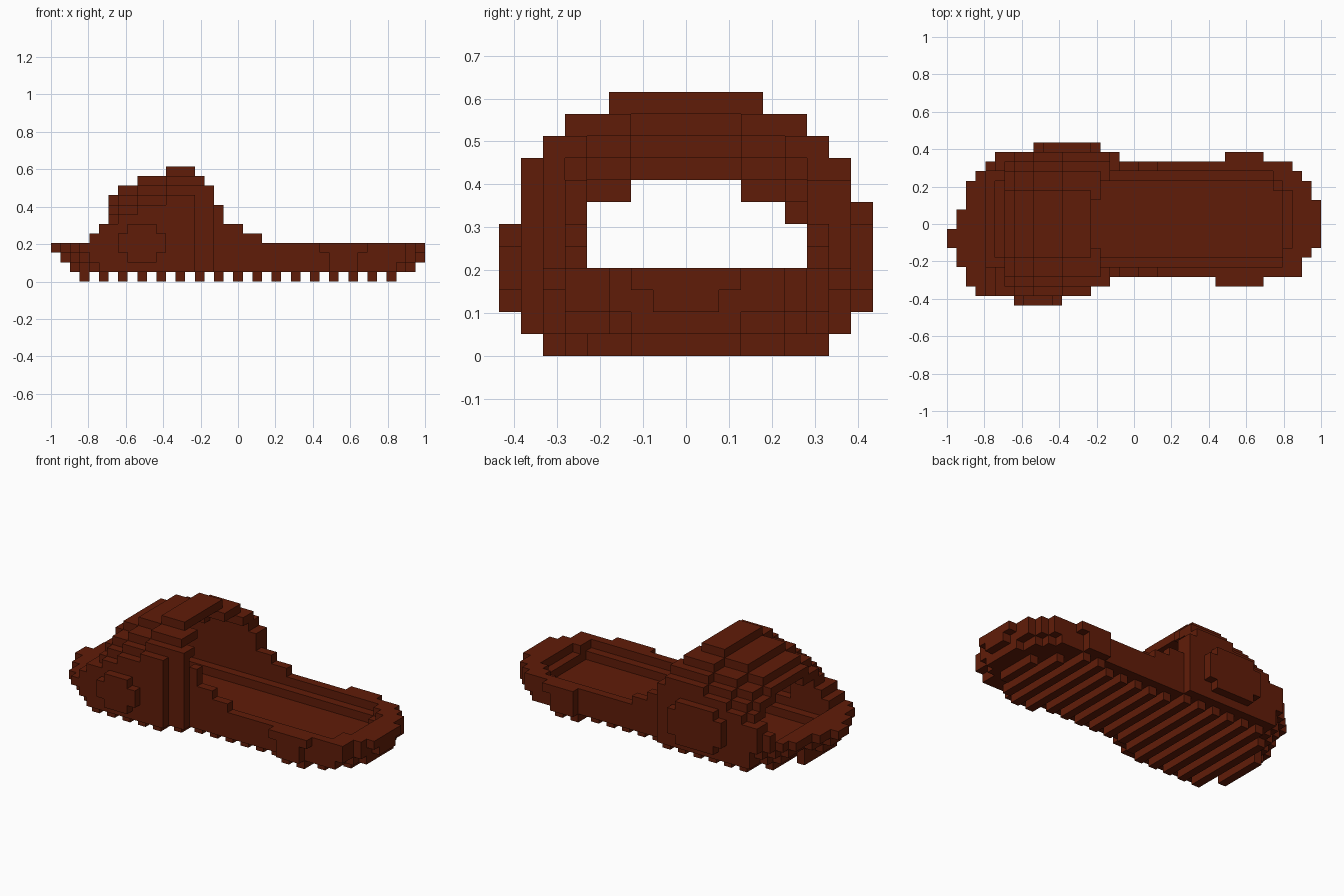
import bpy, bmesh

if "Cube" in bpy.data.objects:
    bpy.data.objects.remove(bpy.data.objects["Cube"])

V = 2 / 39                      # edge length of one cube; grid is 39 x 17 x 12
brown = bpy.data.materials.new("dark brown")
brown.diffuse_color = (0.118, 0.0115, 0.0025, 1)
brown.use_nodes = True
brown.node_tree.nodes["Principled BSDF"].inputs["Base Color"].default_value = brown.diffuse_color

# Sole outline seen from above: (last column, first row, last row)
RUNS = [(0, 6, 7), (1, 4, 9), (2, 2, 12), (3, 1, 13), (4, 1, 14), (14, 1, 15),
        (16, 2, 15), (17, 3, 15), (27, 3, 14), (28, 2, 14), (32, 2, 15),
        (35, 3, 14), (36, 3, 13), (37, 5, 12), (38, 6, 10)]


def outline(i):
    if 0 <= i <= 38:
        for end, lo, hi in RUNS:
            if i <= end:
                return lo, hi
    return 99, -99


def layer(i, k):
    """Row range of the sole at column i, drawn in toward the ground at both ends."""
    toe, heel = {3: (0, 0), 2: (1, 0), 1: (2, 1), 0: (2, 3)}[k]
    lo, hi = outline(i - toe if i < 6 else i + heel if i > 32 else i)
    if k == 2 and i == 38:
        lo, hi = 7, 9
    if k < 3 and i in (28, 32):
        lo, hi = 3, 14
    if k == 0 and 3 < i < 35:    # treads sit one cube inside the edge
        lo, hi = lo + 1, hi - 1
    return lo, hi


def row(i, k, lo, hi):
    return {(i, j, k) for j in range(lo, hi + 1)}


# Sole slab, foot rim and treads
treads, sole, rim = set(), set(), set()
for i in range(39):
    if i % 2 and 3 <= i <= 35:
        treads |= row(i, 0, *layer(i, 0))
    sole |= row(i, 1, *layer(i, 1))
    for k, first, last, inset in ((2, 5, 34, 2), (3, 4, 35, 1)):
        rim |= row(i, k, *layer(i, k))
        if first <= i <= last:   # sunken footbed
            near = [outline(n) for n in (i, min(i + 2, 37))]
            lo = max(3 + inset, max(a for a, b in near) + inset)
            hi = min(14 - inset, min(b for a, b in near) - inset)
            rim -= row(i, k, lo, hi)

# Strap: a thin arch shell whose crown height changes along the foot
ARCH = {9: (2, 14), 10: (3, 13), 11: (5, 11)}
CROWN = {4: 4, 5: 5, 6: 8, 7: 9, 8: 9, 9: 10, 10: 10, 11: 10, 12: 11, 13: 11,
         14: 11, 15: 10, 16: 9, 17: 7, 18: 5, 19: 5, 20: 4, 21: 4}
HOLE = {11: (6, 10), 10: (6, 10), 9: (4, 12)}
strap = set()
for i, crown in CROWN.items():
    drop = 11 - crown if 6 <= i <= 14 else 0
    for k in range(4, crown + 1):
        a, b = ARCH.get(k + drop, (1, 15))
        lo, hi = outline(i)
        strap |= row(i, k, max(a, lo), min(b, hi))
        if k + drop < 11:        # hollow below the shell
            strap -= row(i, k, *HOLE.get(k + drop, (3 if 9 <= i <= 16 else 4, 13)))

# Bulges on the two sides of the strap
bulges = {(i, 0, k) for i in range(7, 12) for k in range(2, 6)
          if not (i in (7, 11) and k in (2, 5))}
bulges |= {(i, 16, k) for i in range(9, 16) for k in range(2, 7)
           if not (i in (9, 15) and k in (2, 6))}

parts = {"treads": treads, "sole": sole, "footbed_rim": rim,
         "strap": strap, "strap_side_bulges": bulges}
solid = set().union(*parts.values())


def cube_part(name, cells):
    """Mesh of the exposed cube faces, merged into larger flat faces."""
    bm = bmesh.new()
    for c in cells:
        for axis in range(3):
            for side in (0, 1):
                n = list(c)
                n[axis] += 2 * side - 1
                if tuple(n) in solid:
                    continue
                corners = []
                for u, w in ((0, 0), (1, 0), (1, 1), (0, 1)):
                    p = list(c)
                    p[axis] += side
                    p[(axis + 1) % 3] += u
                    p[(axis + 2) % 3] += w
                    corners.append(bm.verts.new(((p[0] - 19.5) * V, (p[1] - 8.5) * V, p[2] * V)))
                bm.faces.new(corners if side else corners[::-1])
    bmesh.ops.remove_doubles(bm, verts=bm.verts, dist=V / 100)
    bmesh.ops.dissolve_limit(bm, angle_limit=0.01, verts=bm.verts, edges=bm.edges)
    mesh = bpy.data.meshes.new(name)
    bm.to_mesh(mesh)
    bm.free()
    mesh.materials.append(brown)
    bpy.context.collection.objects.link(bpy.data.objects.new(name, mesh))


for name, cells in parts.items():
    cube_part(name, cells)
